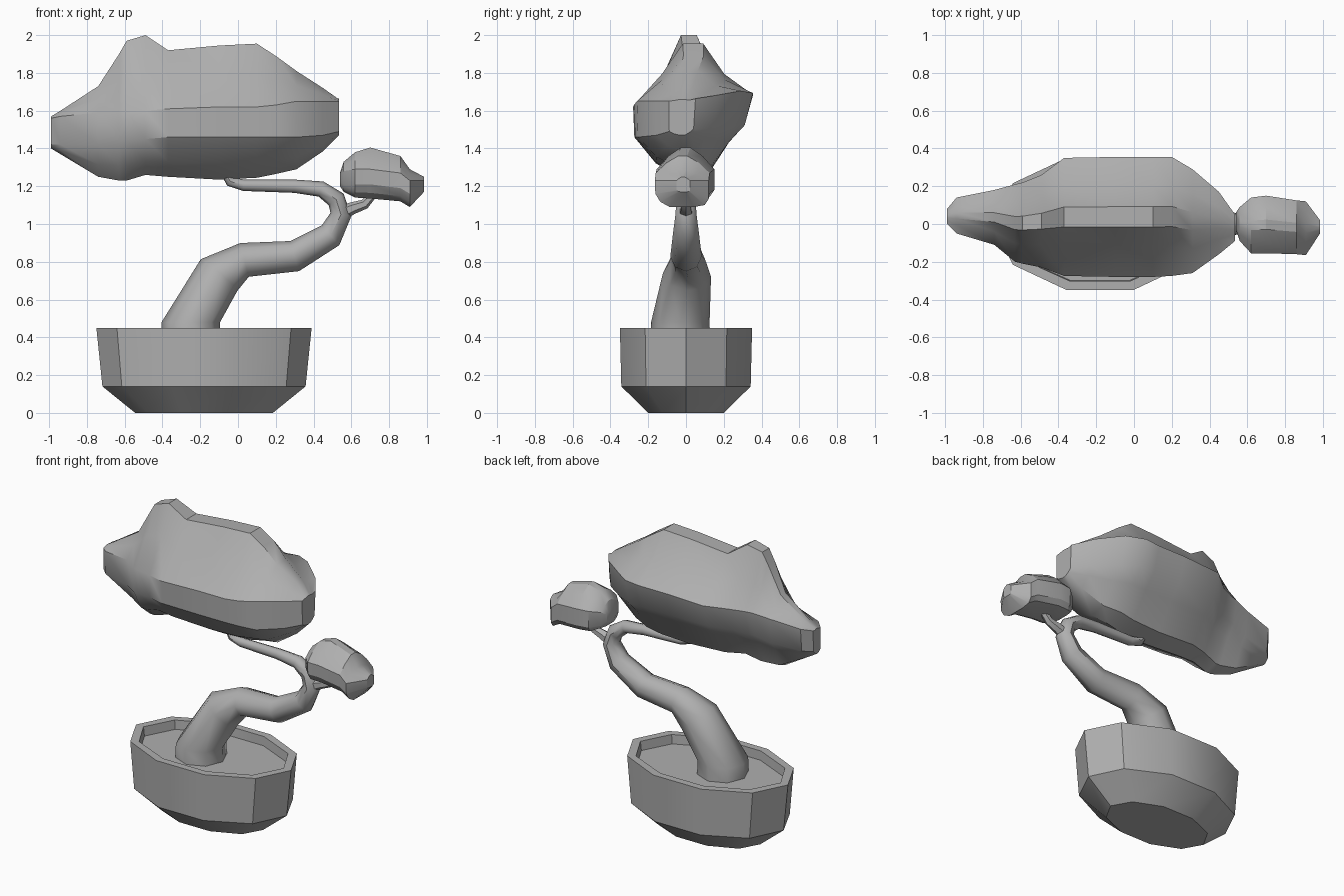
import bpy, bmesh, math
from mathutils import Vector

if "Cube" in bpy.data.objects:
    bpy.data.objects.remove(bpy.data.objects["Cube"], do_unlink=True)

grey = bpy.data.materials.new("plain grey")
grey.use_nodes = True
COLOUR = (0.43, 0.43, 0.43, 1)
grey.diffuse_color = COLOUR
grey.node_tree.nodes["Principled BSDF"].inputs["Base Color"].default_value = COLOUR


def loft(name, rings, angle):
    """Skin a list of closed rings, cap both ends and smooth by angle."""
    bm = bmesh.new()
    loops = [[bm.verts.new(p) for p in ring] for ring in rings]
    n = len(rings[0])
    for a, b in zip(loops, loops[1:]):
        for i in range(n):
            j = (i + 1) % n
            bm.faces.new((a[i], a[j], b[j], b[i]))
    bm.faces.new(loops[0][::-1])
    bm.faces.new(loops[-1])
    bmesh.ops.recalc_face_normals(bm, faces=bm.faces)
    mesh = bpy.data.meshes.new(name)
    bm.to_mesh(mesh)
    bm.free()
    mesh.materials.append(grey)
    obj = bpy.data.objects.new(name, mesh)
    bpy.context.collection.objects.link(obj)
    bpy.ops.object.select_all(action='DESELECT')
    obj.select_set(True)
    bpy.context.view_layer.objects.active = obj
    bpy.ops.object.shade_smooth_by_angle(angle=math.radians(angle))


def oval(cx, rx, ry, z, sides=10):
    turns = [math.tau * i / sides for i in range(sides)]
    return [(cx + rx * math.cos(t), ry * math.sin(t), z) for t in turns]


def limb(name, path, sides=8, upright=0):
    """Tapered tube; path rows are x, y, z, radius; the first rings may lie level."""
    pts = [Vector(p[:3]) for p in path]
    rings = []
    for i, p in enumerate(pts):
        along = (pts[min(i + 1, len(pts) - 1)] - pts[max(i - 1, 0)]).normalized()
        if i < upright:
            along = Vector((0, 0, 1))
        across = along.cross(Vector((0, 1, 0))).normalized()
        depth = across.cross(along)
        r = path[i][3]
        rings.append([p + r * (math.cos(t) * across + math.sin(t) * depth)
                      for t in (math.tau * k / sides for k in range(sides))])
    loft(name, rings, 46)


def foliage(name, rows, shoulder, front_under, back_under, back_lift, angle):
    """Cloud pad; rows are x, front y, back y, top, upper belt, lower belt, bottom.
    The shoulder and the three lower points are (width, height) fractions."""
    rings = []
    for x, yf, yb, top, up, low, bottom in rows:
        mid, half = (yf + yb) / 2, (yb - yf) / 2
        upper = [(0.17, top), (shoulder[0], up + shoulder[1] * (top - up)), (1, up)]
        front, back = [upper + [(w, low + d * (bottom - low)) for w, d in under]
                       for under in (front_under, back_under)]
        lift = back_lift * half
        ring = [(x, mid - w * half, z) for w, z in front]
        ring += [(x, mid + w * half, z + (lift if k in (2, 3) else 0))
                 for k, (w, z) in reversed(list(enumerate(back)))]
        rings.append(ring)
    loft(name, rings, angle)


# Ten-sided pot with a recessed soil bed
CX = -0.18
loft("pot", [oval(CX, 0.365, 0.21, 0), oval(CX, 0.538, 0.36, 0.14),
             oval(CX, 0.57, 0.368, 0.45), oval(CX, 0.515, 0.318, 0.45),
             oval(CX, 0.508, 0.314, 0.39)], 30)

# Leaning trunk that doubles back beneath the crown
limb("trunk", [(-0.25, -0.03, 0.37, 0.158), (-0.25, -0.03, 0.48, 0.155),
               (-0.1, 0.005, 0.73, 0.128), (0.035, 0.01, 0.81, 0.092),
               (0.3, 0.0, 0.83, 0.083), (0.49, 0.0, 0.94, 0.07),
               (0.545, 0.0, 1.05, 0.056), (0.52, 0.0, 1.13, 0.05),
               (0.44, 0.0, 1.185, 0.042), (0.3, 0.0, 1.2, 0.035),
               (0.03, 0.0, 1.205, 0.03), (-0.04, 0.0, 1.225, 0.028),
               (-0.08, 0.0, 1.29, 0.022)], upright=2)
limb("side_branch", [(0.53, 0, 1.05, 0.04), (0.61, 0, 1.085, 0.032),
                     (0.67, 0, 1.105, 0.027), (0.72, 0, 1.16, 0.02)], 6)

# Large crown with a peak, a tapering nose and a lump beneath it
foliage("crown", [
    (-0.99, 0.0, 0.08, 1.57, 1.56, 1.42, 1.40),
    (-0.94, -0.05, 0.14, 1.60, 1.57, 1.42, 1.37),
    (-0.74, -0.11, 0.18, 1.73, 1.59, 1.42, 1.25),
    (-0.63, -0.20, 0.21, 1.90, 1.60, 1.44, 1.23),
    (-0.59, -0.21, 0.22, 1.97, 1.60, 1.44, 1.23),
    (-0.49, -0.23, 0.26, 2.00, 1.60, 1.45, 1.26),
    (-0.37, -0.275, 0.35, 1.92, 1.61, 1.46, 1.25),
    (-0.10, -0.28, 0.355, 1.945, 1.62, 1.46, 1.235),
    (0.10, -0.28, 0.355, 1.955, 1.62, 1.46, 1.245),
    (0.20, -0.275, 0.355, 1.89, 1.63, 1.46, 1.265),
    (0.31, -0.26, 0.29, 1.81, 1.65, 1.46, 1.29),
    (0.45, -0.16, 0.17, 1.72, 1.65, 1.47, 1.385),
    (0.535, -0.09, 0.05, 1.66, 1.65, 1.49, 1.47)],
    (0.52, 0.52), [(0.98, 0), (0.62, 0.62), (0.15, 1)],
    [(0.86, 0), (0.6, 0.12), (0.25, 0.88)], 0.2, 35)

# Small pad on the side branch
foliage("small_pad", [
    (0.54, -0.03, 0.06, 1.27, 1.26, 1.22, 1.20),
    (0.56, -0.09, 0.09, 1.33, 1.28, 1.21, 1.17),
    (0.62, -0.155, 0.14, 1.38, 1.29, 1.21, 1.14),
    (0.70, -0.155, 0.15, 1.405, 1.29, 1.21, 1.135),
    (0.86, -0.16, 0.125, 1.36, 1.27, 1.19, 1.12),
    (0.91, -0.165, 0.12, 1.29, 1.23, 1.16, 1.09),
    (0.985, -0.05, 0.02, 1.25, 1.23, 1.18, 1.17)],
    (0.6, 0.6), [(0.98, 0), (0.8, 0.6), (0.45, 1)],
    [(1, 0.4), (0.85, 0.85), (0.45, 1)], 0, 28)
